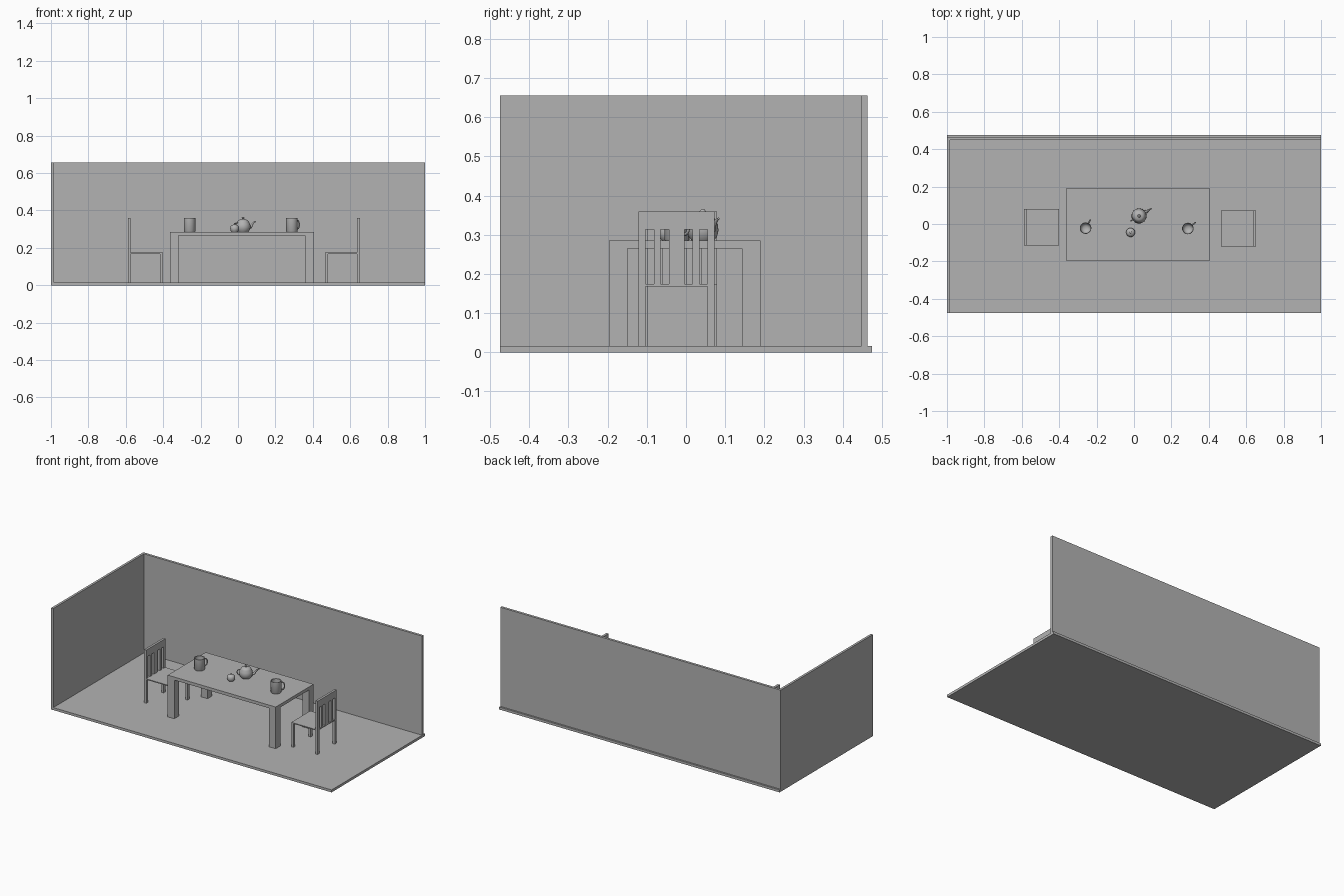
import bpy, bmesh, math
from mathutils import Vector

cube = bpy.data.objects.get("Cube")
if cube:
    bpy.data.objects.remove(cube)

GREY = (0.45, 0.45, 0.45, 1)
grey = bpy.data.materials.new("plain grey")
grey.use_nodes = True
grey.diffuse_color = GREY
grey.node_tree.nodes["Principled BSDF"].inputs["Base Color"].default_value = GREY

FLOOR, TABLE = 0.016, 0.285


def finish(name, bm, smooth=False):
    mesh = bpy.data.meshes.new(name)
    bmesh.ops.recalc_face_normals(bm, faces=bm.faces)
    bm.to_mesh(mesh)
    bm.free()
    mesh.materials.append(grey)
    ob = bpy.data.objects.new(name, mesh)
    bpy.context.collection.objects.link(ob)
    if smooth:
        bpy.ops.object.select_all(action='DESELECT')
        ob.select_set(True)
        bpy.context.view_layer.objects.active = ob
        bpy.ops.object.shade_smooth_by_angle(angle=math.radians(40))
    return ob


def box(name, x, y, z):
    """Box from (low, high) pairs on each axis."""
    bm = bmesh.new()
    bmesh.ops.create_cube(bm, size=1)
    for v in bm.verts:
        v.co = [r[0] if c < 0 else r[1] for c, r in zip(v.co, (x, y, z))]
    return finish(name, bm)


def lathe(name, profile, x, y, steps=32):
    """Turned vessel standing on the table, from (radius, height) points."""
    bm = bmesh.new()
    vs = [bm.verts.new((x + r, y, TABLE + h)) for r, h in profile]
    edges = [bm.edges.new(p) for p in zip(vs, vs[1:])]
    bmesh.ops.spin(bm, geom=vs + edges, cent=(x, y, 0), axis=(0, 0, 1),
                   angle=math.tau, steps=steps, use_merge=True)
    bmesh.ops.remove_doubles(bm, verts=bm.verts, dist=1e-5)
    return finish(name, bm, True)


def tube(name, points, radii, x, y, angle, sides=10):
    """Tapered tube along (outward, height) points in a vertical plane."""
    bm = bmesh.new()
    out = Vector((math.cos(angle), math.sin(angle), 0))
    side = Vector((-out.y, out.x, 0))
    path = [Vector((x, y, TABLE + h)) + out * d for d, h in points]
    rings = []
    for i, p in enumerate(path):
        along = (path[min(i + 1, len(path) - 1)] - path[max(i - 1, 0)]).normalized()
        up = along.cross(side)
        turn = [math.tau * k / sides for k in range(sides)]
        rings.append([bm.verts.new(p + (side * math.cos(t) + up * math.sin(t)) * radii[i])
                      for t in turn])
    for a, b in zip(rings, rings[1:]):
        for k in range(sides):
            j = (k + 1) % sides
            bm.faces.new((a[k], a[j], b[j], b[k]))
    bm.faces.new(rings[0])
    bm.faces.new(rings[-1])
    return finish(name, bm, True)


def loop_handle(name, x, y, angle, start, reach, mid, half, thick):
    """D-shaped handle bulging outward from a vessel."""
    arc = [math.pi * (i / 12 - 0.5) for i in range(13)]
    pts = [(start + reach * math.cos(t) ** 0.6 if abs(t) < 1.57 else start,
            mid + half * math.sin(t)) for t in arc]
    tube(name, pts, [thick] * len(pts), x, y, angle)


# Room
box("floor", (-1, 1), (-0.475, 0.475), (0, FLOOR))
box("back_wall", (-1, 1), (0.448, 0.464), (FLOOR, 0.655))
box("side_wall", (-1, -0.985), (-0.475, 0.448), (FLOOR, 0.655))

# Table
TX, TY, LEG = (-0.364, 0.406), (-0.196, 0.19), 0.047
box("table_top", TX, TY, (0.265, TABLE))
for x in (TX[0], TX[1] - LEG):
    for y in (TY[0], TY[1] - LEG):
        box("table_leg", (x, x + LEG), (y, y + LEG), (FLOOR, 0.265))


# Chairs: d is the direction from the back towards the seat front
def chair(side, back, d, yc):
    def part(name, u, v, z):
        box(side + name, sorted((back + d * u[0], back + d * u[1])),
            (yc + v[0], yc + v[1]), z)
    half, post, depth, thick = 0.097, 0.018, 0.187, 0.015
    for s in (-1, 1):
        v = sorted((s * half, s * (half - post)))
        part("_chair_back_post", (0, thick), v, (FLOOR, 0.359))
        part("_chair_front_leg", (depth - thick, depth), v, (FLOOR, 0.168))
        slat = sorted((s * 0.041, s * 0.058))
        part("_chair_slat", (0, thick), slat, (0.173, 0.313))
    inner = (post - half, half - post)
    part("_chair_middle_slat", (0, thick), (-0.02, 0.02), (0.173, 0.313))
    part("_chair_top_rail", (0, thick), inner, (0.313, 0.359))
    part("_chair_seat_edge", (0, thick), inner, (0.168, 0.174))
    part("_chair_seat", (thick, depth), (-half, half), (0.168, 0.174))


chair("right", -0.589, 1, -0.018)
chair("left", 0.652, -1, -0.024)

# Mugs with rounded hollow inside
mug = [(0, 0), (0.029, 0), (0.031, 0.003), (0.031, 0.074), (0.029, 0.075),
       (0.027, 0.073), (0.027, 0.025), (0.022, 0.012), (0.012, 0.006), (0, 0.005)]
for name, x, y, angle in (("right_mug", -0.259, -0.022, 60), ("left_mug", 0.288, -0.024, 38)):
    lathe(name, mug, x, y)
    loop_handle(name + "_handle", x, y, math.radians(angle), 0.028, 0.022, 0.039, 0.023, 0.004)

# Teapot with lid, spout and handle
px, py, aim = 0.027, 0.043, math.radians(31)
lathe("teapot", [(0, 0), (0.028, 0), (0.036, 0.01), (0.04, 0.026), (0.038, 0.042),
                 (0.031, 0.055), (0.03, 0.058), (0.02, 0.065), (0.006, 0.068),
                 (0.005, 0.071), (0.008, 0.075), (0.005, 0.079), (0, 0.08)], px, py)
tube("teapot_spout", [(0.032, 0.02), (0.048, 0.027), (0.058, 0.042), (0.068, 0.052), (0.078, 0.056)],
     [0.01, 0.008, 0.005, 0.004, 0.003], px, py, aim)
loop_handle("teapot_handle", px, py, aim + math.pi, 0.034, 0.018, 0.032, 0.016, 0.003)

# Sugar bowl with lid
lathe("sugar_bowl", [(0, 0), (0.016, 0), (0.022, 0.008), (0.024, 0.018), (0.022, 0.029),
                     (0.019, 0.033), (0.012, 0.038), (0.004, 0.04), (0.004, 0.042),
                     (0.005, 0.045), (0.003, 0.048), (0, 0.049)], -0.018, -0.045, 24)
